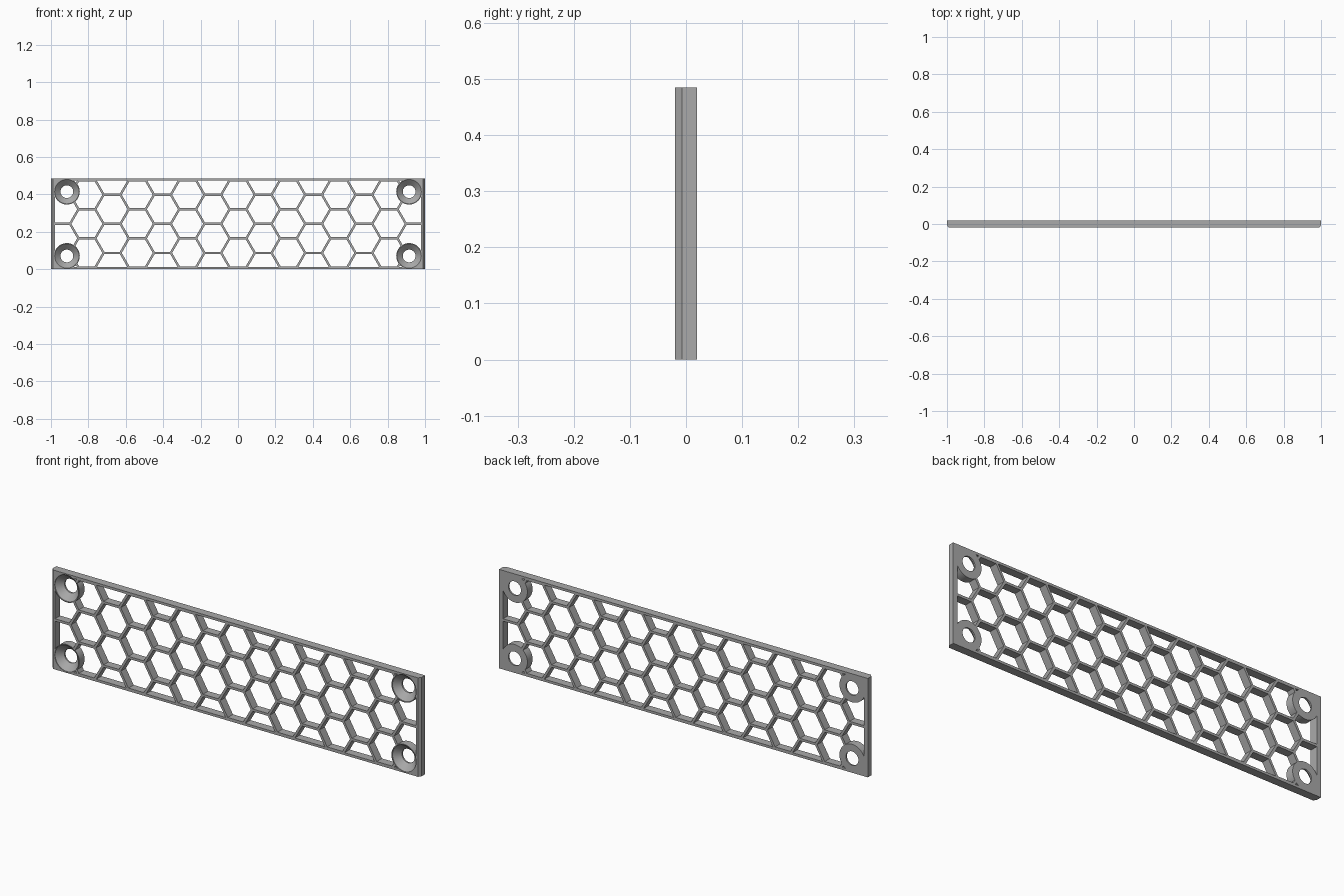
import bpy, bmesh, math

if "Cube" in bpy.data.objects:
    bpy.data.objects.remove(bpy.data.objects["Cube"])

H, D = 0.485, 0.02            # plate height, half depth
ZC = H / 2
PITCH, WALL = 0.1555, 0.012   # honeycomb pitch and wall thickness
RIM_X, RIM_Z = 0.022, 0.012   # frame widths
HOLE_X, HOLE_Z = 0.915, 0.172 # screw positions from the centre

grey = bpy.data.materials.new("grey plastic")
grey.diffuse_color = (0.4, 0.4, 0.4, 1)
grey.use_nodes = True
grey.node_tree.nodes["Principled BSDF"].inputs["Base Color"].default_value = grey.diffuse_color


def finish(bm, name):
    bmesh.ops.recalc_face_normals(bm, faces=bm.faces)
    me = bpy.data.meshes.new(name)
    bm.to_mesh(me)
    bm.free()
    ob = bpy.data.objects.new(name, me)
    bpy.context.collection.objects.link(ob)
    me.materials.append(grey)
    return ob


def loft(bm, rings):
    """Closed solid through rings of points."""
    vs = [[bm.verts.new(p) for p in r] for r in rings]
    n = len(vs[0])
    for a, b in zip(vs, vs[1:]):
        for i in range(n):
            bm.faces.new((a[i], a[(i + 1) % n], b[(i + 1) % n], b[i]))
    bm.faces.new(vs[0])
    bm.faces.new(vs[-1][::-1])


def turned(bm, x, z, n, stations):
    """Solid along y with a radius at each y station."""
    loft(bm, [[(x + r * math.cos(2 * math.pi * i / n), y,
                z + r * math.sin(2 * math.pi * i / n)) for i in range(n)]
              for y, r in stations])


def box(bm, x0, x1, z0, z1, d):
    loft(bm, [[(x0, y, z0), (x1, y, z0), (x1, y, z1), (x0, y, z1)] for y in (-d, d)])


def boolean(ob, cutter, op):
    m = ob.modifiers.new("cut", 'BOOLEAN')
    m.object, m.operation, m.solver = cutter, op, 'EXACT'
    bpy.context.view_layer.objects.active = ob
    bpy.ops.object.modifier_apply(modifier=m.name)
    bpy.data.objects.remove(cutter)


# plate with bevelled front edges on both ends
bm = bmesh.new()
outline = [(-0.99, -D), (0.99, -D), (1, -0.007), (1, D), (-1, D), (-1, -0.007)]
loft(bm, [[(x, y, z) for x, y in outline] for z in (0, H)])
plate = finish(bm, "vent_plate")

# honeycomb openings
bm = bmesh.new()
radius = (PITCH - WALL) / math.sqrt(3)
for c in range(-8, 9):
    for r in range(-3, 4):
        z = ZC + (r + 0.5 * (c % 2)) * PITCH
        turned(bm, c * PITCH * math.sqrt(3) / 2, z, 6, [(-0.05, radius), (0.05, radius)])
openings = finish(bm, "openings")

# keep openings inside the frame
bm = bmesh.new()
box(bm, -1 + RIM_X, 1 - RIM_X, RIM_Z, H - RIM_Z, 0.04)
boolean(openings, finish(bm, "window"), 'INTERSECT')

# solid screw bosses, filled out to the corners
for sx in (-1, 1):
    for sz in (-1, 1):
        x, z = sx * HOLE_X, ZC + sz * HOLE_Z
        bm = bmesh.new()
        turned(bm, x, z, 48, [(-0.07, 0.069), (0.07, 0.069)])
        boolean(openings, finish(bm, "boss"), 'DIFFERENCE')
        bm = bmesh.new()
        xs, zs = sorted((x, sx * 1.1)), sorted((z, ZC + sz * 0.3))
        box(bm, *xs, *zs, 0.08)
        boolean(openings, finish(bm, "corner"), 'DIFFERENCE')
boolean(plate, openings, 'DIFFERENCE')

# countersunk screw holes
bm = bmesh.new()
for sx in (-1, 1):
    for sz in (-1, 1):
        turned(bm, sx * HOLE_X, ZC + sz * HOLE_Z, 48,
               [(-0.03, 0.065), (-0.017, 0.065), (0.012, 0.034), (0.05, 0.034)])
boolean(plate, finish(bm, "screw_holes"), 'DIFFERENCE')

bpy.ops.object.select_all(action='DESELECT')
plate.select_set(True)
bpy.context.view_layer.objects.active = plate
bpy.ops.object.shade_smooth_by_angle(angle=math.radians(25))
